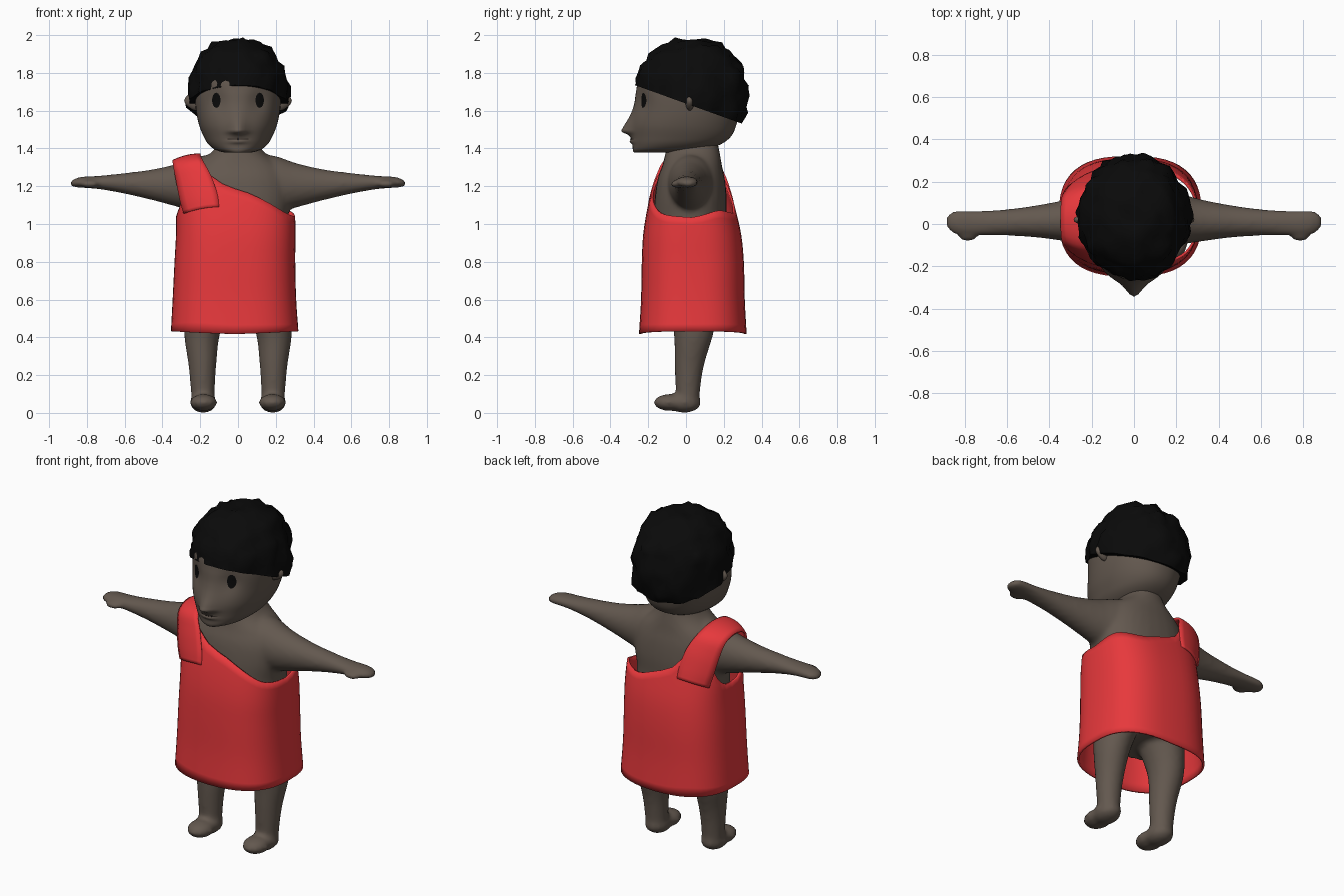
import bpy, bmesh, math
from mathutils import Vector, noise
from mathutils.bvhtree import BVHTree

if "Cube" in bpy.data.objects:
    bpy.data.objects.remove(bpy.data.objects["Cube"])


def material(name, rgb):
    m = bpy.data.materials.new(name)
    m.diffuse_color = (*rgb, 1)
    m.use_nodes = True
    m.node_tree.nodes["Principled BSDF"].inputs["Base Color"].default_value = m.diffuse_color
    return m


SKIN = material("dark_skin", (0.125, 0.098, 0.078))
RED = material("red_cloth", (0.80, 0.04, 0.045))
BLACK = material("black_hair", (0.003, 0.003, 0.003))
LIP = material("mouth_line", (0.03, 0.022, 0.018))


def finish(name, bm, mat, angle=60):
    bmesh.ops.recalc_face_normals(bm, faces=bm.faces[:])
    me = bpy.data.meshes.new(name)
    bm.to_mesh(me)
    bm.free()
    me.materials.append(mat)
    ob = bpy.data.objects.new(name, me)
    bpy.context.collection.objects.link(ob)
    bpy.ops.object.select_all(action='DESELECT')
    ob.select_set(True)
    bpy.context.view_layer.objects.active = ob
    bpy.ops.object.shade_smooth_by_angle(angle=math.radians(angle))
    return ob


def spline(rows, t):
    """Smooth lookup in rows sorted by their first column."""
    n = len(rows)
    i = max(0, min(n - 2, sum(1 for r in rows if r[0] <= t) - 1))
    a, b = rows[i], rows[i + 1]
    p, q = rows[max(0, i - 1)], rows[min(n - 1, i + 2)]
    h = b[0] - a[0]
    u = max(0, min(1, (t - a[0]) / h))
    out = []
    for k in range(1, len(a)):
        m0 = (b[k] - p[k]) / (b[0] - p[0]) * h
        m1 = (q[k] - a[k]) / (q[0] - a[0]) * h
        out.append((2*u**3 - 3*u**2 + 1)*a[k] + (u**3 - 2*u**2 + u)*m0
                   + (3*u**2 - 2*u**3)*b[k] + (u**3 - u**2)*m1)
    return out


def skin_grid(bm, grid, closed=True, caps=True):
    """Bridge rows of points into quads."""
    vs = [[bm.verts.new(p) for p in row] for row in grid]
    n = len(vs[0])
    for a, b in zip(vs, vs[1:]):
        for j in range(n if closed else n - 1):
            k = (j + 1) % n
            bm.faces.new((a[j], a[k], b[k], b[j]))
    if caps:
        bm.faces.new(vs[0][::-1])
        bm.faces.new(vs[-1])


def sup(a, p):
    """Superellipse unit point."""
    c, s = math.cos(a), math.sin(a)
    return (math.copysign(abs(c)**(2/p), c), math.copysign(abs(s)**(2/p), s))


def tube(bm, rows, point, steps=24, seg=24, p=2):
    """Loft along the first column; point(t, values, u, v) gives the position."""
    t0, t1 = rows[0][0], rows[-1][0]
    grid = []
    for i in range(steps + 1):
        t = t0 + (t1 - t0) * i / steps
        vals = spline(rows, t)
        grid.append([point(t, vals, *sup(2*math.pi*j/seg, p)) for j in range(seg)])
    skin_grid(bm, grid)


def ball(bm, c, r, sub=3):
    vs = bmesh.ops.create_icosphere(bm, subdivisions=sub, radius=1)['verts']
    for v in vs:
        v.co = Vector([c[i] + v.co[i] * r[i] for i in range(3)])
    return vs


# body: torso, neck, arms, legs and feet blended into one skin
bm = bmesh.new()
# torso rows: z, half width, front y, back y
TORSO = [(.56, .27, -.15, .20), (.8, .27, -.17, .23), (1.03, .265, -.17, .215), (1.14, .28, -.165, .215),
         (1.24, .27, -.15, .205), (1.31, .23, -.125, .19), (1.37, .15, -.11, .18),
         (1.42, .11, -.10, .17), (1.48, .10, -.09, .16)]
tube(bm, TORSO, lambda z, v, a, b: (v[0]*a, (v[1]+v[2])/2 + (v[2]-v[1])/2*b, z), 40, 32, 2.3)
# arm rows: x, low z, high z, front y, back y
ARM = [(.1, 1.06, 1.37, -.11, .16), (.2, 1.06, 1.36, -.10, .15), (.3, 1.085, 1.325, -.085, .12),
       (.45, 1.125, 1.29, -.065, .09), (.6, 1.16, 1.27, -.055, .07),
       (.74, 1.185, 1.255, -.055, .063), (.83, 1.192, 1.25, -.05, .064),
       (.87, 1.195, 1.238, -.035, .055), (.888, 1.205, 1.225, -.01, .035)]
# leg rows: z, inner x, outer x, front y, back y
LEG = [(.03, .125, .245, -.05, .07), (.12, .123, .25, -.055, .075), (.25, .115, .262, -.06, .095),
       (.42, .095, .285, -.065, .145), (.6, .03, .275, -.10, .18), (.66, .02, .27, -.12, .19)]
for s in (-1, 1):
    tube(bm, ARM, lambda x, v, a, b: (s*x, (v[2]+v[3])/2 + (v[3]-v[2])/2*a,
                                      (v[0]+v[1])/2 + (v[1]-v[0])/2*b), 36)
    tube(bm, LEG, lambda z, v, a, b: (s*((v[0]+v[1])/2 + (v[1]-v[0])/2*a),
                                      (v[2]+v[3])/2 + (v[3]-v[2])/2*b, z), 24)
    ball(bm, (s*.785, -.045, 1.212), (.05, .04, .022))      # thumb
    ball(bm, (s*.182, -.085, .055), (.072, .087, .045))     # toes
    ball(bm, (s*.184, -.01, .055), (.07, .09, .055))        # heel
body = finish("body", bm, SKIN)
rm = body.modifiers.new("blend", 'REMESH')
rm.mode, rm.voxel_size, rm.use_smooth_shade = 'VOXEL', .014, True
sm = body.modifiers.new("soften", 'SMOOTH')
sm.factor, sm.iterations = .5, 5

# head rows: z, half width, front y, back y
HEAD = [(1.378, .07, -.275, .00), (1.39, .115, -.282, .09), (1.42, .155, -.284, .18),
        (1.46, .18, -.286, .235), (1.52, .205, -.288, .265), (1.6, .222, -.275, .28),
        (1.7, .23, -.265, .28), (1.8, .22, -.24, .26), (1.88, .17, -.17, .2)]
# nose and lips push the face forward: z, push
FACE = [(1.378, 0), (1.42, 0), (1.437, .014), (1.45, .004), (1.463, .012),
        (1.472, .02), (1.49, .054), (1.51, .045), (1.56, .022), (1.63, .004), (1.68, 0), (1.88, 0)]


def head_point(z, v, a, b):
    x = v[0] * a
    y = (v[1]+v[2])/2 + (v[2]-v[1])/2*b
    if b < 0:
        y -= spline(FACE, z)[0] * math.exp(-(x/.045)**2)
        y += .02 * sum(math.exp(-((x-e)/.05)**2 - ((z-1.65)/.06)**2) for e in (-.11, .11))
    return (x, y, z)


bm = bmesh.new()
tube(bm, HEAD, head_point, 70, 72, 2.15)
tree = BVHTree.FromBMesh(bm)
finish("head", bm, SKIN, 70)


def face_plate(name, cx, cz, rx, rz, mat):
    """Thin oval laid on the front of the head."""
    bm = bmesh.new()
    rows = []
    for k in (.02, .35, .7, 1):
        row = []
        for j in range(24):
            a = 2*math.pi*j/24
            x, z = cx + k*rx*math.cos(a), cz + k*rz*math.sin(a)
            hit = tree.ray_cast(Vector((x, -2, z)), Vector((0, 1, 0)))[0]
            row.append((x, hit.y - .006 + .004*k*k, z))
        rows.append(row)
    skin_grid(bm, rows, caps=False)
    bm.faces.ensure_lookup_table()
    bmesh.ops.holes_fill(bm, edges=[e for e in bm.edges if e.is_boundary and e.calc_length() < rx*.02])
    return finish(name, bm, mat)


for s, side in ((-1, "right"), (1, "left")):
    face_plate(side + "_eye", s*.115, 1.655, .022, .04, BLACK)
    # ear: flat disc tapering outward
    bm = bmesh.new()
    for v in ball(bm, (0, 0, 0), (.055, .024, .052)):
        v.co.z *= 1 - .35 * max(0, v.co.x / .055)
        v.co = Vector((s*(v.co.x + .23), v.co.y + .02, v.co.z + 1.652))
    finish(side + "_ear", bm, SKIN)
face_plate("mouth", 0, 1.45, .06, .004, LIP)

# hair: lumpy cap trimmed along a sloping hairline
bm = bmesh.new()
for v in ball(bm, (0, 0, 0), (1, 1, 1), 4):
    d = v.co.normalized()
    lump = .03 * (.45 - noise.voronoi(d * 3.6)[0][0]) * 1.6
    x, z = sup(math.atan2(d.z, math.hypot(d.x, d.y)), 2.25)
    h = Vector((d.x, d.y, 0)).normalized() * x
    v.co = Vector((h.x*(.272+lump), .03 + h.y*(.302+lump), 1.68 + z*(.30+lump)))
cut = bmesh.ops.bisect_plane(bm, geom=bm.verts[:] + bm.edges[:] + bm.faces[:], plane_co=(0, -.27, 1.735),
                             plane_no=(0, .36, 1), clear_inner=True)
rim = [e for e in cut['geom_cut'] if isinstance(e, bmesh.types.BMEdge)]
bmesh.ops.contextual_create(bm, geom=rim)
finish("hair", bm, BLACK, 50)

# draped robe rows: z, left x, right x, front y, back y
ROBE = [(.415, -.35, .315, -.243, .315), (.6, -.34, .302, -.232, .305), (.8, -.33, .297, -.228, .30),
        (.95, -.322, .298, -.22, .285), (1.1, -.322, .295, -.195, .25), (1.2, -.32, .29, -.168, .222),
        (1.3, -.31, .28, -.135, .19)]
# top edge height round the body, degrees from +x towards the front
TOP = [(0, 1.035), (35, 1.055), (60, 1.105), (90, 1.185), (120, 1.28), (140, 1.2), (160, 1.08), (180, 1.04),
       (200, 1.08), (220, 1.2), (240, 1.28), (265, 1.13), (290, 1.06), (330, 1.07), (360, 1.035)]
SEG, STEPS = 48, 16
grid = []
for i in range(STEPS + 1):
    row = []
    for j in range(SEG):
        a = 2*math.pi*j/SEG
        lo = .418 + .014*abs(math.cos(a))
        z = lo + (spline(TOP, math.degrees(a))[0] - lo) * i / STEPS
        l, r, f, b = spline(ROBE, z)
        u, w = sup(a, 2.7)
        row.append(((l+r)/2 + (r-l)/2*u, (f+b)/2 - (b-f)/2*w, z))
    grid.append(row)
bm = bmesh.new()
skin_grid(bm, grid, caps=False)
robe = finish("robe", bm, RED)

# shoulder strap path: step, y, z, inner x, outer x
STRAP = [(0, -.197, 1.09, -.10, -.285), (1, -.183, 1.16, -.11, -.305), (2, -.15, 1.26, -.145, -.325),
         (3, -.10, 1.34, -.19, -.34), (4, .03, 1.368, -.20, -.345), (5, .145, 1.34, -.19, -.34),
         (6, .20, 1.26, -.15, -.325), (7, .235, 1.16, -.125, -.305), (8, .252, 1.09, -.12, -.285)]
grid = []
for i in range(33):
    y, z, xi, xo = spline(STRAP, i / 4)
    # the outer part curls in towards the arm and droops slightly
    grid.append([(xi + (xo-xi)*k/6, .03 + (y-.03)*(1 - .28*(k/6)**2.5), z - .035*(k/6)**2) for k in range(7)])
bm = bmesh.new()
skin_grid(bm, grid, closed=False, caps=False)
strap = finish("shoulder_strap", bm, RED)
for ob in (robe, strap):
    so = ob.modifiers.new("thickness", 'SOLIDIFY')
    so.thickness, so.offset = .012, 0
